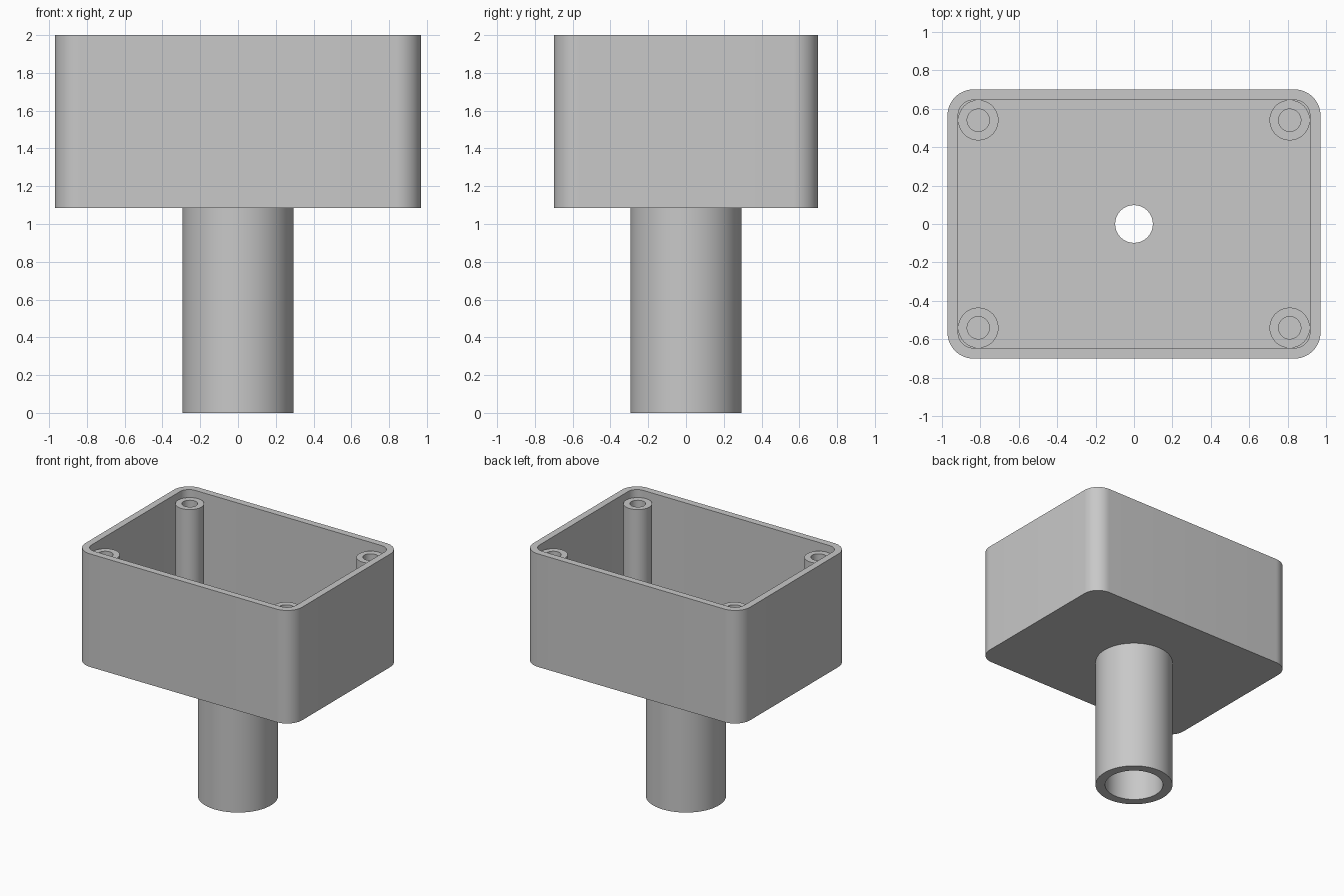
import bpy, bmesh, math

if "Cube" in bpy.data.objects:
    bpy.data.objects.remove(bpy.data.objects["Cube"])

HX, HY, WALL = 0.97, 0.70, 0.055
BOTTOM, TOP = 1.085, 2.0
FLOOR = BOTTOM + WALL
STEPS = 15                      # segments per rounded corner
COUNT = 4 * (STEPS + 1)         # points in every ring

grey = bpy.data.materials.new("light grey plastic")
grey.diffuse_color = (0.58, 0.58, 0.58, 1)
grey.use_nodes = True
grey.node_tree.nodes["Principled BSDF"].inputs["Base Color"].default_value = grey.diffuse_color


def rounded_rect(hx, hy, r, z):
    pts = []
    for q, (sx, sy) in enumerate([(1, 1), (-1, 1), (-1, -1), (1, -1)]):
        for i in range(STEPS + 1):
            a = math.pi / 2 * (q + i / STEPS)
            pts.append((sx * (hx - r) + r * math.cos(a),
                        sy * (hy - r) + r * math.sin(a), z))
    return pts


def circle(r, z, cx=0, cy=0):
    return [(cx + r * math.cos(2 * math.pi * (i + 0.5) / COUNT),
             cy + r * math.sin(2 * math.pi * (i + 0.5) / COUNT), z)
            for i in range(COUNT)]


def loft(name, rings, closed=False):
    """Join successive rings with quads; closed also joins last to first."""
    bm = bmesh.new()
    loops = [[bm.verts.new(p) for p in ring] for ring in rings]
    pairs = list(zip(loops, loops[1:]))
    if closed:
        pairs.append((loops[-1], loops[0]))
    for a, b in pairs:
        for i in range(COUNT):
            j = (i + 1) % COUNT
            bm.faces.new((a[i], a[j], b[j], b[i]))
    mesh = bpy.data.meshes.new(name)
    bm.to_mesh(mesh)
    bm.free()
    mesh.materials.append(grey)
    obj = bpy.data.objects.new(name, mesh)
    bpy.context.collection.objects.link(obj)
    bpy.ops.object.select_all(action='DESELECT')
    obj.select_set(True)
    bpy.context.view_layer.objects.active = obj
    bpy.ops.object.shade_smooth_by_angle(angle=math.radians(30))
    return obj


# Open box with rounded corners and a round hole through its floor
IX, IY = HX - WALL, HY - WALL
loft("box", [
    circle(0.098, BOTTOM),
    rounded_rect(HX, HY, 0.135, BOTTOM),
    rounded_rect(HX, HY, 0.135, TOP),
    rounded_rect(IX, IY, 0.08, TOP),
    rounded_rect(IX, IY, 0.08, FLOOR),
    circle(0.098, FLOOR),
], closed=True)

# Hollow stem that meets the underside of the box
loft("stem_tube", [
    circle(0.222, BOTTOM),
    circle(0.222, 0),
    circle(0.295, 0),
    circle(0.295, BOTTOM),
][::-1]).data.flip_normals()

# Screw posts in the four corners, just below the rim
for sx, side in ((-1, "left"), (1, "right")):
    for sy, end in ((-1, "front"), (1, "back")):
        x, y = sx * 0.81, sy * 0.54
        loft(f"screw_post_{end}_{side}", [
            circle(0.105, FLOOR, x, y),
            circle(0.105, TOP - 0.06, x, y),
            circle(0.058, TOP - 0.06, x, y),
            circle(0.058, FLOOR, x, y),
        ])
